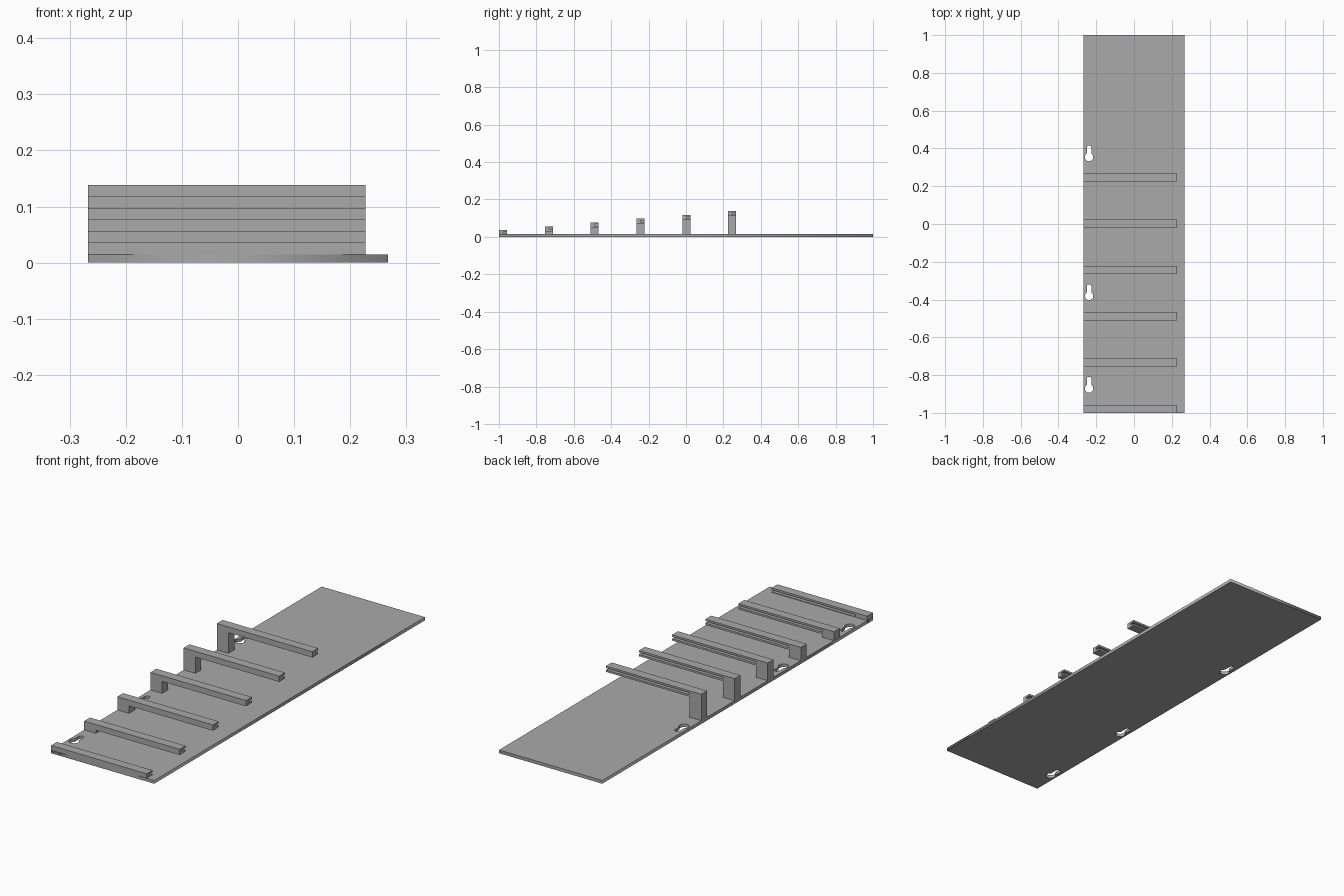
import bpy, bmesh
from math import sin, cos, pi, asin

cube = bpy.data.objects.get("Cube")
if cube:
    bpy.data.objects.remove(cube, do_unlink=True)

grey = bpy.data.materials.new("plain_grey")
grey.use_nodes = True
colour = (0.4, 0.4, 0.4, 1)
grey.diffuse_color = colour
grey.node_tree.nodes["Principled BSDF"].inputs["Base Color"].default_value = colour

HALF_W, PLATE_T = 0.267, 0.015
ARM_END, POST_W = 0.227, 0.06
ARM_D, ARM_T = 0.043, 0.027
PITCH, STEP = 0.245, 0.0205


def activate(obj):
    bpy.ops.object.select_all(action='DESELECT')
    obj.select_set(True)
    bpy.context.view_layer.objects.active = obj


def prism(name, points, offset):
    """Extrude a closed outline of 3D points by an offset."""
    bm = bmesh.new()
    face = bm.faces.new([bm.verts.new(p) for p in points])
    ext = bmesh.ops.extrude_face_region(bm, geom=[face])
    verts = [g for g in ext["geom"] if isinstance(g, bmesh.types.BMVert)]
    bmesh.ops.translate(bm, verts=verts, vec=offset)
    bmesh.ops.recalc_face_normals(bm, faces=bm.faces)
    mesh = bpy.data.meshes.new(name)
    bm.to_mesh(mesh)
    bm.free()
    mesh.materials.append(grey)
    obj = bpy.data.objects.new(name, mesh)
    bpy.context.collection.objects.link(obj)
    return obj


def keyhole(cx, cy, r=0.022, s=0.012, length=0.05):
    """Round hole with a narrow round-ended slot towards +y."""
    a = asin(s / r)
    big = [pi / 2 + a + (2 * pi - 2 * a) * i / 28 for i in range(29)]
    small = [pi * i / 12 for i in range(13)]
    return ([(cx + r * cos(t), cy + r * sin(t)) for t in big]
            + [(cx + s * cos(t), cy + length + s * sin(t)) for t in small])


# Base plate with three hanging holes
curve = bpy.data.curves.new("base_plate", 'CURVE')
curve.dimensions = '2D'
curve.fill_mode = 'BOTH'
curve.extrude = PLATE_T / 2
outlines = [[(-HALF_W, -1), (HALF_W, -1), (HALF_W, 1), (-HALF_W, 1)]]
outlines += [keyhole(-0.238, 0.354 - PITCH * n) for n in (0, 3, 5)]
for outline in outlines:
    spline = curve.splines.new('POLY')
    spline.points.add(len(outline) - 1)
    for point, (x, y) in zip(spline.points, outline):
        point.co = (x, y, 0, 1)
    spline.use_cyclic_u = True
curve.materials.append(grey)
plate = bpy.data.objects.new("base_plate", curve)
bpy.context.collection.objects.link(plate)
plate.location.z = PLATE_T / 2
activate(plate)
bpy.ops.object.convert(target='MESH')

# Six stepped brackets: post at the right edge, cantilevered arm grooved at the back
for i in range(6):
    y = -1 + PITCH * i
    top = 0.036 + STEP * i
    low = top - ARM_T
    inner = -HALF_W + POST_W
    foot = 0.005
    outline = [(-HALF_W, foot), (inner, foot), (inner, low),
               (ARM_END, low), (ARM_END, top), (-HALF_W, top)]
    arm = prism(f"bracket_{i + 1}", [(x, y, z) for x, z in outline], (0, ARM_D, 0))

    g0, g1 = low + ARM_T / 3, top - ARM_T / 3
    back = y + ARM_D + 0.01
    slot = [(inner, y + 0.022, g0), (inner, back, g0),
            (inner, back, g1), (inner, y + 0.022, g1)]
    cutter = prism("groove_cutter", slot, (ARM_END - inner + 0.01, 0, 0))
    cutter.hide_render = True
    cut = arm.modifiers.new("groove", 'BOOLEAN')
    cut.operation = 'DIFFERENCE'
    cut.solver = 'EXACT'
    cut.object = cutter
    activate(arm)
    bpy.ops.object.modifier_apply(modifier=cut.name)
    bpy.data.objects.remove(cutter, do_unlink=True)
